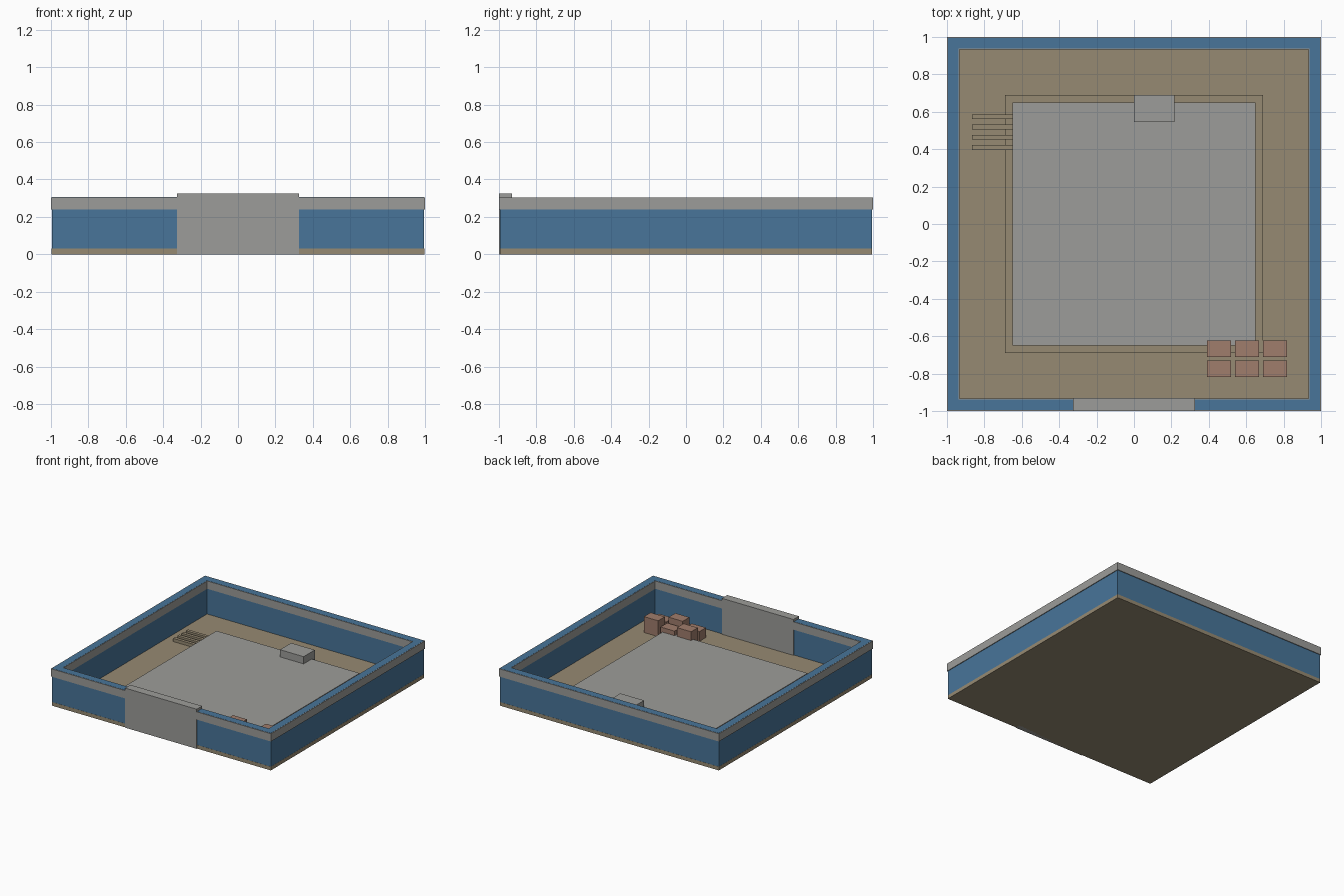
import bpy
import bmesh
from mathutils import Matrix, Vector

cube = bpy.data.objects.get("Cube")
if cube:
    bpy.data.objects.remove(cube, do_unlink=True)


def material(name, rgb):
    m = bpy.data.materials.new(name)
    m.use_nodes = True
    colour = (*rgb, 1)
    m.diffuse_color = colour
    m.node_tree.nodes["Principled BSDF"].inputs["Base Color"].default_value = colour
    return m


BLUE = material("wall blue", (0.065, 0.178, 0.32))
TAN = material("sand tan", (0.305, 0.254, 0.17))
GREY = material("concrete grey", (0.335, 0.335, 0.32))
BROWN = material("crate brown", (0.35, 0.205, 0.15))


def finish(name, bm, mat):
    mesh = bpy.data.meshes.new(name)
    bm.to_mesh(mesh)
    bm.free()
    mesh.materials.append(mat)
    obj = bpy.data.objects.new(name, mesh)
    bpy.context.collection.objects.link(obj)
    return obj


def box(name, mat, x, y, z):
    """Box from (low, high) ranges on each axis."""
    lo, hi = Vector((x[0], y[0], z[0])), Vector((x[1], y[1], z[1]))
    bm = bmesh.new()
    place = Matrix.Translation((lo + hi) / 2) @ Matrix.Diagonal((*(hi - lo), 1))
    bmesh.ops.create_cube(bm, size=1, matrix=place)
    return finish(name, bm, mat)


def frame(name, mat, inner, outer, z):
    """Square ring with a rectangular cross-section."""
    bm = bmesh.new()
    corners = [(-1, -1), (1, -1), (1, 1), (-1, 1)]
    section = [(inner, z[0]), (outer, z[0]), (outer, z[1]), (inner, z[1])]
    rings = [[bm.verts.new((cx * r, cy * r, h)) for r, h in section]
             for cx, cy in corners]
    for i in range(4):
        a, b = rings[i], rings[(i + 1) % 4]
        for j in range(4):
            k = (j + 1) % 4
            bm.faces.new((a[j], b[j], b[k], a[k]))
    bmesh.ops.recalc_face_normals(bm, faces=bm.faces)
    return finish(name, bm, mat)


def square(name, mat, half, z):
    return box(name, mat, (-half, half), (-half, half), z)


# Ground, perimeter wall and its coping
square("ground_slab", TAN, 0.995, (0, 0.03))
frame("perimeter_wall", BLUE, 0.937, 0.994, (0.03, 0.305))
frame("wall_coping", GREY, 0.932, 1.0, (0.24, 0.304))

# Gate in the front wall
box("front_gate", GREY, (-0.325, 0.325), (-1.0, -0.93), (0, 0.325))

# Raised yard on its plinth, with a block at the back edge
square("yard_plinth", TAN, 0.69, (0.03, 0.045))
square("yard_pad", GREY, 0.65, (0.045, 0.078))
box("back_block", GREY, (0, 0.215), (0.545, 0.69), (0.045, 0.137))

# Row of planks beside the yard
for i in range(4):
    y = 0.395 + i * 0.055
    box(f"plank_{i + 1}", TAN, (-0.865, -0.65), (y, y + 0.026), (0.03, 0.056))

# Crates of differing heights in two rows
for row, (y, tops) in enumerate([(-0.816, (0.11, 0.155, 0.11)),
                                 (-0.71, (0.15, 0.115, 0.16))]):
    for col, top in enumerate(tops):
        x = 0.39 + col * 0.15
        box(f"crate_{row + 1}_{col + 1}", BROWN,
            (x, x + 0.128), (y, y + 0.087), (0.03, top))
